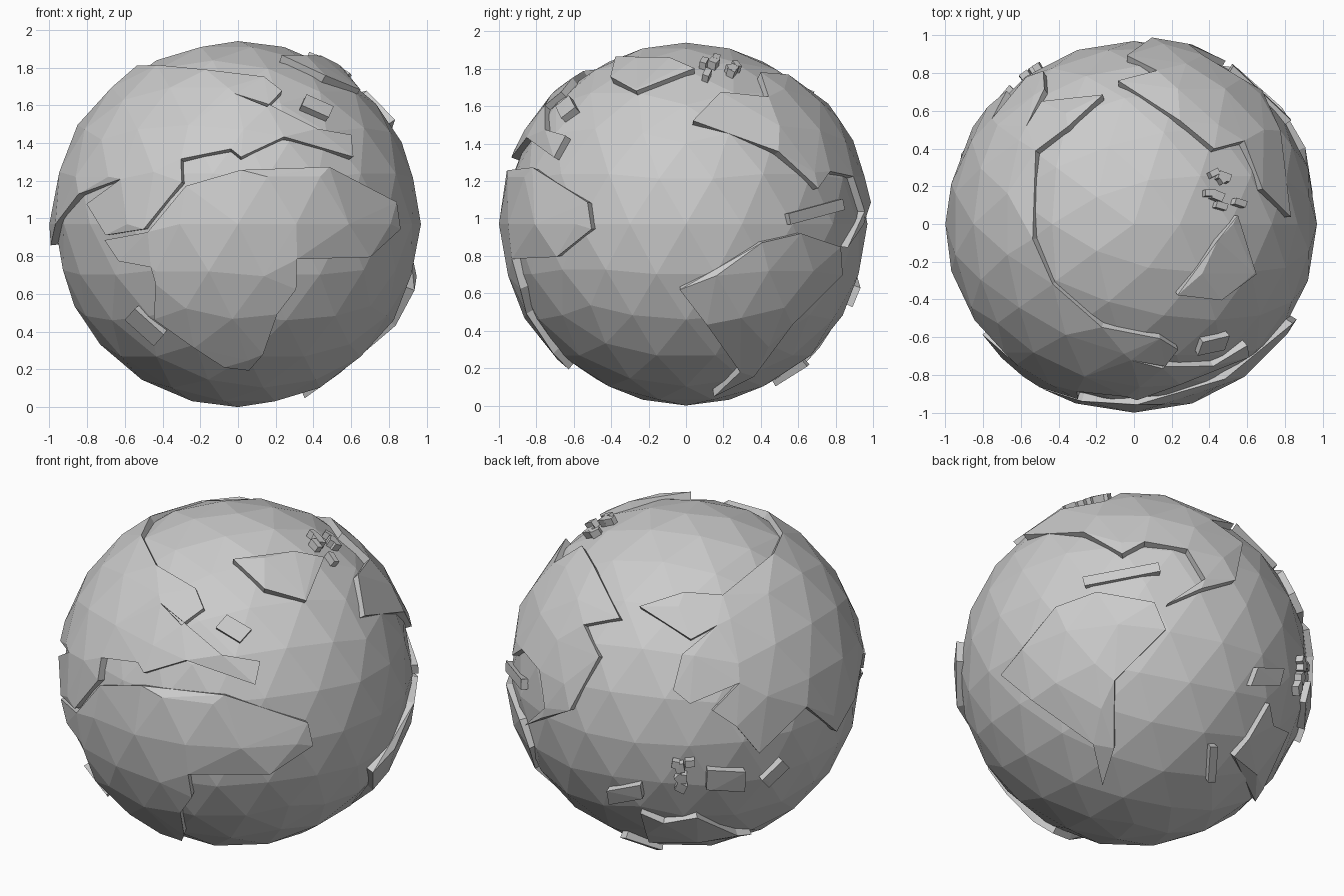
import bpy, bmesh, random
from math import sin, cos, radians, sqrt
from mathutils import Vector
from mathutils.geometry import delaunay_2d_cdt

if "Cube" in bpy.data.objects:
    bpy.data.objects.remove(bpy.data.objects["Cube"])

random.seed(4)
CENTRE = Vector((0, 0, 0.97))
OCEAN_R, LAND_R, INNER_R = 0.97, 1.0, 0.92

# Tracing views: globe centre, units per metre, azimuth from the front, elevation
VIEWS = {"front": (239, 225, 188, 0, 0), "right": (687, 225, 188, 90, 0),
         "top": (1134, 225, 188, 0, 90), "front_right": (243, 672, 182, 35, 25),
         "back_left": (681, 673, 182, 215, 25), "below": (1133, 667, 182, 145, -30)}


def trace(view, *c):
    """Project outline points drawn in one view onto the globe as unit directions."""
    cx, cy, s, az, el = VIEWS[view]
    a, e = radians(az), radians(el)
    right = Vector((cos(a), sin(a), 0))
    cam = Vector((sin(a) * cos(e), -cos(a) * cos(e), sin(e)))
    up = cam.cross(right)
    out = []
    for px, py in zip(c[::2], c[1::2]):
        u, v = (px - cx) / s, (cy - py) / s
        out.append((u * right + v * up + sqrt(max(0, 1 - u * u - v * v)) * cam).normalized())
    return out


# Ocean ball
bpy.ops.mesh.primitive_ico_sphere_add(subdivisions=3, radius=OCEAN_R, location=CENTRE)
ocean = bpy.context.object
ocean.name = "ocean"
GRID = [v.co.normalized() for v in ocean.data.vertices]


def inside(p, loop):
    """Even-odd test of a point against a closed outline."""
    odd = False
    for a, b in zip(loop, loop[1:] + loop[:1]):
        if (a.y > p.y) != (b.y > p.y) and p.x < a.x + (p.y - a.y) * (b.x - a.x) / (b.y - a.y):
            odd = not odd
    return odd


def land(name, outline):
    """Fill an outline with globe facets and thicken it into a raised plate."""
    c = sum(outline, Vector((0, 0, 0))).normalized()
    e1 = c.orthogonal().normalized()
    e2 = c.cross(e1)
    k = len(outline)
    pts = [Vector((d.dot(e1), d.dot(e2))) / (1 + d.dot(c))
           for d in outline + [g for g in GRID if g.dot(c) > -0.5]]
    edges = [(i, (i + 1) % k) for i in range(k)]
    verts, _, faces, *_ = delaunay_2d_cdt(pts, edges, [], 0, 1e-5)
    bm = bmesh.new()
    vs = []
    for p in verts:
        q = p.length_squared
        vs.append(bm.verts.new((2 * p.x * e1 + 2 * p.y * e2 + (1 - q) * c) / (1 + q) * LAND_R))
    for tri in {tuple(sorted(f)) for f in faces if len(set(f)) == len(f) == 3}:
        if inside(sum((verts[i] for i in tri), Vector((0, 0))) / 3, pts[:k]):
            bm.faces.new([vs[i] for i in tri])
    bmesh.ops.delete(bm, geom=[v for v in bm.verts if not v.link_faces], context='VERTS')
    bmesh.ops.recalc_face_normals(bm, faces=bm.faces[:])
    ext = bmesh.ops.extrude_face_region(bm, geom=bm.faces[:], use_keep_orig=True)
    for v in ext["geom"]:
        if isinstance(v, bmesh.types.BMVert):
            v.co = v.co.normalized() * INNER_R
    bmesh.ops.recalc_face_normals(bm, faces=bm.faces[:])
    me = bpy.data.meshes.new(name)
    bm.to_mesh(me)
    bm.free()
    ob = bpy.data.objects.new(name, me)
    ob.location = CENTRE
    bpy.context.collection.objects.link(ob)


def bar_island(name, view, x1, y1, x2, y2, width):
    """A four-sided island between two end points."""
    n = Vector((y1 - y2, x2 - x1)).normalized() * width / 2
    land(name, trace(view, x1 - n.x, y1 - n.y, x2 - n.x, y2 - n.y,
                     x2 + n.x, y2 + n.y, x1 + n.x, y1 + n.y))


def archipelago(name, view, cx, cy, spread, count):
    """Small blocks scattered around a point."""
    for i in range(count):
        x, y = cx + random.uniform(-spread, spread), cy + random.uniform(-spread, spread)
        bar_island(f"{name}_{i + 1}", view, x, y, x + random.uniform(6, 12),
                   y + random.uniform(-6, 6), random.uniform(6, 9))


# Southern front continent with its west bulge
land("front_continent",
     trace("front", 106, 241, 149, 233, 187, 187, 242, 171, 330, 168)
     + trace("right", 588, 203, 592, 230, 557, 258)
     + trace("front", 298, 260, 297, 290, 278, 315, 264, 355, 250, 371, 225, 368,
             155, 320, 157, 285, 152, 268, 120, 262))

# Large northern continent: arctic, south and east coasts
land("north_continent",
     trace("top", 1103, 96, 1068, 128, 1036, 152, 1033, 240, 1053, 285, 1102, 328)
     + trace("front", 265, 78, 283, 92, 268, 108, 236, 95, 318, 130, 352, 136, 354, 158,
             285, 138, 242, 158, 232, 150, 182, 160, 183, 183, 145, 230, 107, 236,
             88, 205, 122, 180, 80, 195, 57, 225)
     + trace("back_left", 833, 733, 803, 708, 755, 755, 732, 728, 708, 712, 735, 684,
             685, 705, 668, 691, 677, 655, 712, 626, 686, 640))

# Rear northern continent with its isthmus
land("rear_north_continent",
     trace("top", 1157, 72, 1118, 82, 1180, 122, 1214, 150)
     + trace("right", 770, 97, 722, 92, 694, 121, 780, 152, 820, 189, 832, 172)
     + trace("below", 1172, 541, 1190, 570, 1151, 597, 1222, 570, 1232, 532))

# Southern right continent
land("right_continent",
     trace("below", 1150, 623, 1100, 677, 1104, 745, 1096, 783, 1083, 742, 1020, 700,
           990, 676, 1040, 605, 1080, 588, 1138, 596))

# Southern rear continent
land("rear_south_continent",
     trace("below", 1258, 792, 1228, 748, 1262, 693, 1268, 715)
     + trace("back_left", 692, 820, 733, 838))

# Big ice island at the top right
land("ice_island", trace("front_right", 238, 558, 300, 550, 330, 556, 312, 600, 270, 588))

# Long islands
bar_island("front_left_island", "front", 131, 315, 160, 341, 15)
bar_island("front_top_island", "front", 305, 101, 332, 113, 12)
bar_island("gulf_island", "below", 1067, 578, 1143, 560, 9)
bar_island("far_south_island", "below", 1206, 739, 1207, 775, 8)
bar_island("rear_wing_island", "back_left", 602, 800, 636, 794, 14)
bar_island("rear_round_island", "back_left", 702, 782, 741, 784, 20)
bar_island("rear_slanted_island", "back_left", 761, 786, 782, 766, 10)

# Scattered small islands
archipelago("arctic_island", "top", 1220, 190, 18, 7)
archipelago("rear_island", "back_left", 680, 770, 22, 6)
